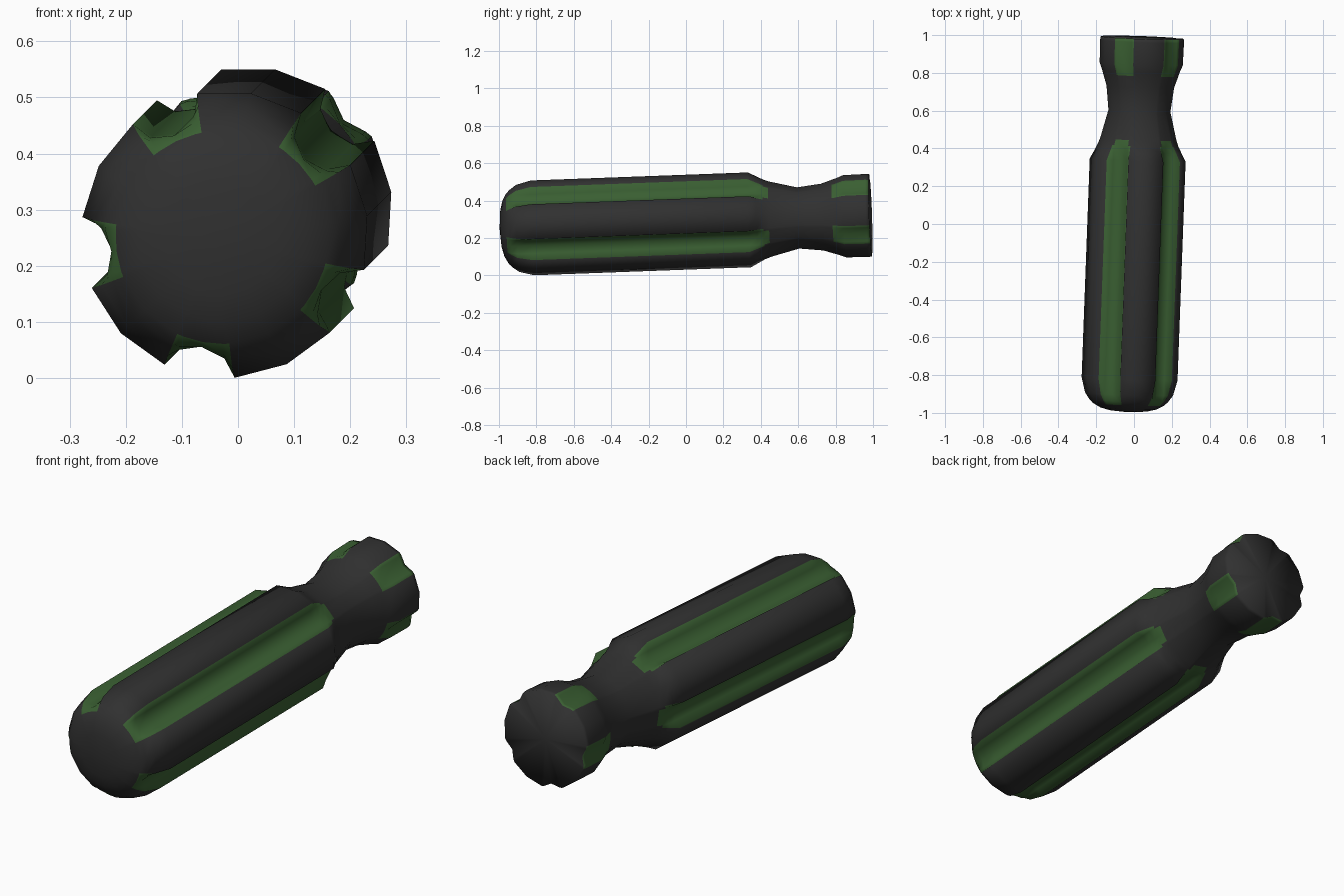
import bpy, bmesh, math
from mathutils import Vector

if "Cube" in bpy.data.objects:
    bpy.data.objects.remove(bpy.data.objects["Cube"])

def material(name, col):
    m = bpy.data.materials.new(name)
    m.diffuse_color = (*col, 1)
    m.use_nodes = True
    m.node_tree.nodes["Principled BSDF"].inputs["Base Color"].default_value = m.diffuse_color
    return m

# slightly tilted long axis
AXIS = Vector((0.037, 1, 0.037)).normalized()
ORIGIN = Vector((0.007, 0, 0.286))
SIDE = (Vector((1, 0, 0)) - AXIS * AXIS.x).normalized()
UP = SIDE.cross(AXIS)

# lathe profile: position along the axis, radius of the outer lands
PROFILE = [(-0.99, 0.10), (-0.977, 0.15), (-0.955, 0.19), (-0.935, 0.21),
           (-0.90, 0.235), (-0.82, 0.256), (0.34, 0.256), (0.385, 0.232),
           (0.42, 0.214), (0.45, 0.203), (0.60, 0.165), (0.73, 0.18),
           (0.79, 0.20), (0.81, 0.206), (0.85, 0.222), (0.97, 0.224), (0.988, 0.222)]

# one fifth of the cross-section: angle from flute centre, flute radius limit
SECTION = [(-14.4, 1), (-11, 0.218), (0, 0.20), (11, 0.218), (14.4, 1), (36, 1)]
FIRST_FLUTE = 43.5
N = len(SECTION) * 5

bm = bmesh.new()
rings = []
for s, r in PROFILE:
    ring = []
    for k in range(5):
        for a, limit in SECTION:
            t = math.radians(FIRST_FLUTE + 72 * k + a)
            d = SIDE * math.cos(t) + UP * math.sin(t)
            ring.append(bm.verts.new(ORIGIN + AXIS * s + d * min(r, limit)))
    rings.append(ring)

# skin, with the flute channels painted green between their rounded ends
for i in range(len(rings) - 1):
    mid = (PROFILE[i][0] + PROFILE[i + 1][0]) / 2
    for j in range(N):
        n = (j + 1) % N
        f = bm.faces.new((rings[i][j], rings[i][n], rings[i + 1][n], rings[i + 1][j]))
        col = j % len(SECTION)
        inner = col in (1, 2) and (-0.955 < mid < 0.45 or 0.79 < mid < 0.98)
        outer = col in (0, 3) and (-0.955 < mid < 0.42 or 0.79 < mid < 0.98)
        f.material_index = 1 if inner or outer else 0

# rounded butt and flat shaft end
for ring, s in ((rings[0], -0.998), (rings[-1], 0.988)):
    tip = bm.verts.new(ORIGIN + AXIS * s)
    for j in range(N):
        bm.faces.new((ring[j], ring[(j + 1) % N], tip))

bmesh.ops.recalc_face_normals(bm, faces=bm.faces)
for f in bm.faces:
    f.smooth = True
mesh = bpy.data.meshes.new("fluted_handle")
bm.to_mesh(mesh)
bm.free()
mesh.materials.append(material("charcoal", (0.03, 0.03, 0.03)))
mesh.materials.append(material("dark green", (0.042, 0.115, 0.032)))
handle = bpy.data.objects.new("fluted_handle", mesh)
bpy.context.collection.objects.link(handle)
